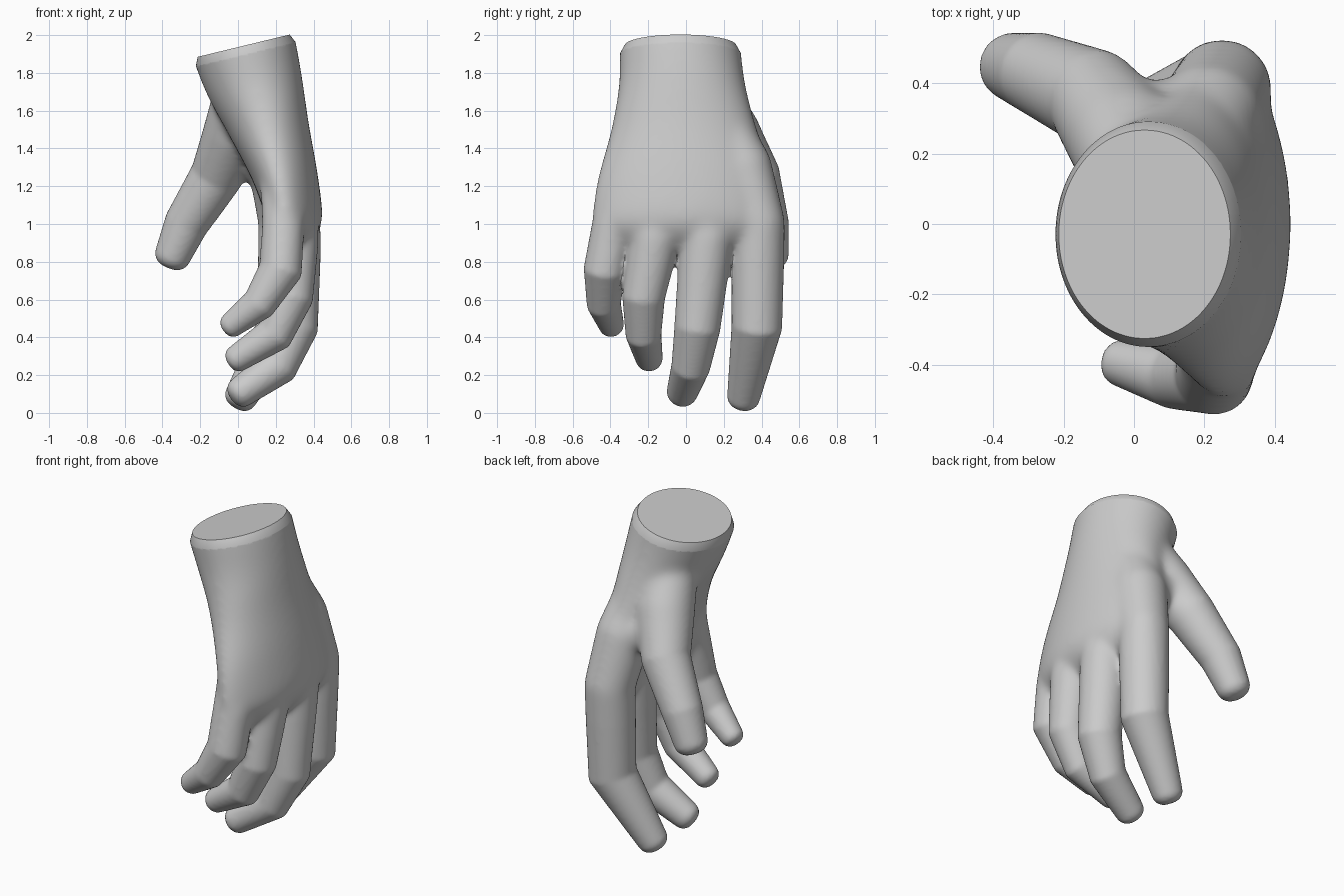
import bpy, bmesh, math
from mathutils import Vector

if "Cube" in bpy.data.objects:
    bpy.data.objects.remove(bpy.data.objects["Cube"], do_unlink=True)

SIDES = 32
ANGLES = [2 * math.pi * i / SIDES for i in range(SIDES)]


def ramp(value, low, high):
    return min(1, max(0, (value - low) / (high - low)))


def loft(bm, rings):
    """Skin a closed shell over a list of rings."""
    loops = [[bm.verts.new(p) for p in ring] for ring in rings]
    for a, b in zip(loops, loops[1:]):
        for i in range(SIDES):
            j = (i + 1) % SIDES
            bm.faces.new((a[i], a[j], b[j], b[i]))
    bm.faces.new(loops[0][::-1])
    bm.faces.new(loops[-1])


def digit(bm, path):
    """Mitred tapering tube with a blunt rounded tip; path holds x, y, z, radius."""
    pts = [Vector(p[:3]) for p in path]
    dirs = [(b - a).normalized() for a, b in zip(pts, pts[1:])]
    rings = []

    def ring(c, d, t, r):
        u = Vector((0, 1, 0)).cross(d).normalized()
        v = d.cross(u)
        out = []
        for a in ANGLES:
            p = (u * math.cos(a) + v * math.sin(a)) * r
            out.append(c + p - d * (p.dot(t) / d.dot(t)))
        rings.append(out)

    for i, (c, p) in enumerate(zip(pts, path)):
        d = dirs[max(i - 1, 0)]
        e = dirs[min(i, len(dirs) - 1)]
        ring(c, d, (d + e).normalized(), p[3])
    d, r = dirs[-1], path[-1][3]
    for k in (0.3, 0.6, 0.85, 1.1, 1.35):
        ring(pts[-1] + d * r * 0.75 * math.sin(k), d, d, r * math.cos(k) ** 0.75)
    loft(bm, rings)


def spline(rows, steps):
    """Smooth in-between rows through the given ones."""
    ext = [rows[0]] + rows + [rows[-1]]
    out = []
    for a, b, c, d in zip(ext, ext[1:], ext[2:], ext[3:]):
        for s in range(steps):
            t = s / steps
            out.append([q + t * ((r - p) + t * ((2 * p - 5 * q + 4 * r - w)
                        + t * (3 * (q - r) + w - p))) / 2
                        for p, q, r, w in zip(a, b, c, d)])
    return out + [rows[-1]]


bm = bmesh.new()

# Wrist and palm: x, y, z, half thickness, half width, tilt
palm = [
    (-0.005, -0.03, 2.06, 0.275, 0.317, 0.24),
    (0.035, -0.03, 1.92, 0.275, 0.322, 0.24),
    (0.09, -0.02, 1.73, 0.255, 0.337, 0.24),
    (0.165, -0.01, 1.50, 0.213, 0.388, 0.18),
    (0.248, 0.00, 1.25, 0.175, 0.468, 0.08),
    (0.295, 0.00, 1.05, 0.152, 0.498, 0.0),
    (0.300, 0.00, 0.95, 0.120, 0.475, 0.0),
    (0.290, 0.00, 0.86, 0.060, 0.410, 0.0),
]
rings = []
for x, y, z, rx, ry, tilt in spline(palm, 4):
    ax = Vector((math.cos(tilt), 0, math.sin(tilt))) * rx
    arch = 0.045 * ramp(z, 1.6, 1.1)  # knuckles curve inward at both sides
    rings.append([Vector((x - arch * math.sin(a) ** 2, y - ry * math.sin(a), z))
                  + ax * math.cos(a) for a in ANGLES])
loft(bm, rings)

# Fingers, thumb and the web between thumb and index finger
little = [(0.21, -0.26, 1.4, 0.1), (0.24, -0.385, 1.0, 0.115), (0.225, -0.43, 0.755, 0.112),
          (0.11, -0.435, 0.575, 0.09), (-0.035, -0.395, 0.465, 0.068)]
ring_finger = [(0.26, -0.1, 1.35, 0.11), (0.295, -0.165, 0.93, 0.135), (0.283, -0.225, 0.61, 0.113),
               (0.195, -0.225, 0.415, 0.095), (-0.005, -0.195, 0.288, 0.073)]
middle = [(0.27, 0.08, 1.35, 0.11), (0.3, 0.11, 0.93, 0.142), (0.3, 0.06, 0.45, 0.122),
          (0.21, 0.025, 0.245, 0.103), (0.015, -0.02, 0.11, 0.083)]
index = [(0.15, 0.14, 1.62, 0.14), (0.21, 0.3, 1.3, 0.157), (0.25, 0.383, 1.0, 0.143),
         (0.237, 0.375, 0.455, 0.134), (0.015, 0.305, 0.085, 0.088)]
thumb = [(0.03, 0.09, 1.73, 0.15), (-0.02, 0.23, 1.48, 0.167), (-0.115, 0.36, 1.25, 0.14),
         (-0.275, 0.428, 1.0, 0.117), (-0.345, 0.447, 0.835, 0.097)]
web = [(-0.02, 0.27, 1.4, 0.12), (0.1, 0.3, 1.33, 0.115), (0.2, 0.29, 1.25, 0.12)]
for path in (little, ring_finger, middle, index, thumb, web):
    digit(bm, path)

bmesh.ops.recalc_face_normals(bm, faces=bm.faces)
mesh = bpy.data.meshes.new("hand")
bm.to_mesh(mesh)
bm.free()
hand = bpy.data.objects.new("hand", mesh)
bpy.context.collection.objects.link(hand)
bpy.context.view_layer.objects.active = hand
hand.select_set(True)

# Fuse the parts into one skin
fuse = hand.modifiers.new("fuse", 'REMESH')
fuse.mode = 'VOXEL'
fuse.voxel_size = 0.012
bpy.ops.object.modifier_apply(modifier="fuse")

# Blend the palm strongly, the fingers lightly so their creases stay
group = hand.vertex_groups.new(name="palm")
for v in hand.data.vertices:
    x, y, z = v.co
    off_thumb = max(ramp(x, -0.1, 0.02), ramp(z, 1.35, 1.5))
    group.add([v.index], min(ramp(z, 0.8, 1.0), off_thumb), 'REPLACE')
for name, turns, limit in (("blend", 60, "palm"), ("soften", 7, "")):
    smooth = hand.modifiers.new(name, 'SMOOTH')
    smooth.factor = 0.5
    smooth.iterations = turns
    smooth.vertex_group = limit
    bpy.ops.object.modifier_apply(modifier=name)

# Slice the wrist flat and chamfer its rim
normal = Vector((-0.235, 0, 0.97)).normalized()
bm = bmesh.new()
bm.from_mesh(hand.data)
cut = bmesh.ops.bisect_plane(bm, geom=bm.verts[:] + bm.edges[:] + bm.faces[:],
                             plane_co=Vector((0.04, 0, 1.9)), plane_no=normal,
                             clear_outer=True)
rim = [e for e in cut["geom_cut"] if isinstance(e, bmesh.types.BMEdge)]
top = bmesh.ops.extrude_edge_only(bm, edges=rim)["geom"]
verts = [g for g in top if isinstance(g, bmesh.types.BMVert)]
centre = sum((v.co for v in verts), Vector()) / len(verts)
for v in verts:
    v.co = centre + (v.co - centre) * 0.925 + normal * 0.045
bmesh.ops.contextual_create(bm, geom=[g for g in top if isinstance(g, bmesh.types.BMEdge)])
bmesh.ops.recalc_face_normals(bm, faces=bm.faces)
bm.to_mesh(hand.data)
bm.free()

# Plain grey skin
skin = bpy.data.materials.new("grey_skin")
skin.use_nodes = True
colour = (0.6, 0.6, 0.6, 1)
skin.diffuse_color = colour
skin.node_tree.nodes["Principled BSDF"].inputs["Base Color"].default_value = colour
hand.data.materials.clear()
hand.data.materials.append(skin)
for poly in hand.data.polygons:
    poly.material_index = 0
bpy.ops.object.shade_smooth_by_angle(angle=math.radians(32))
